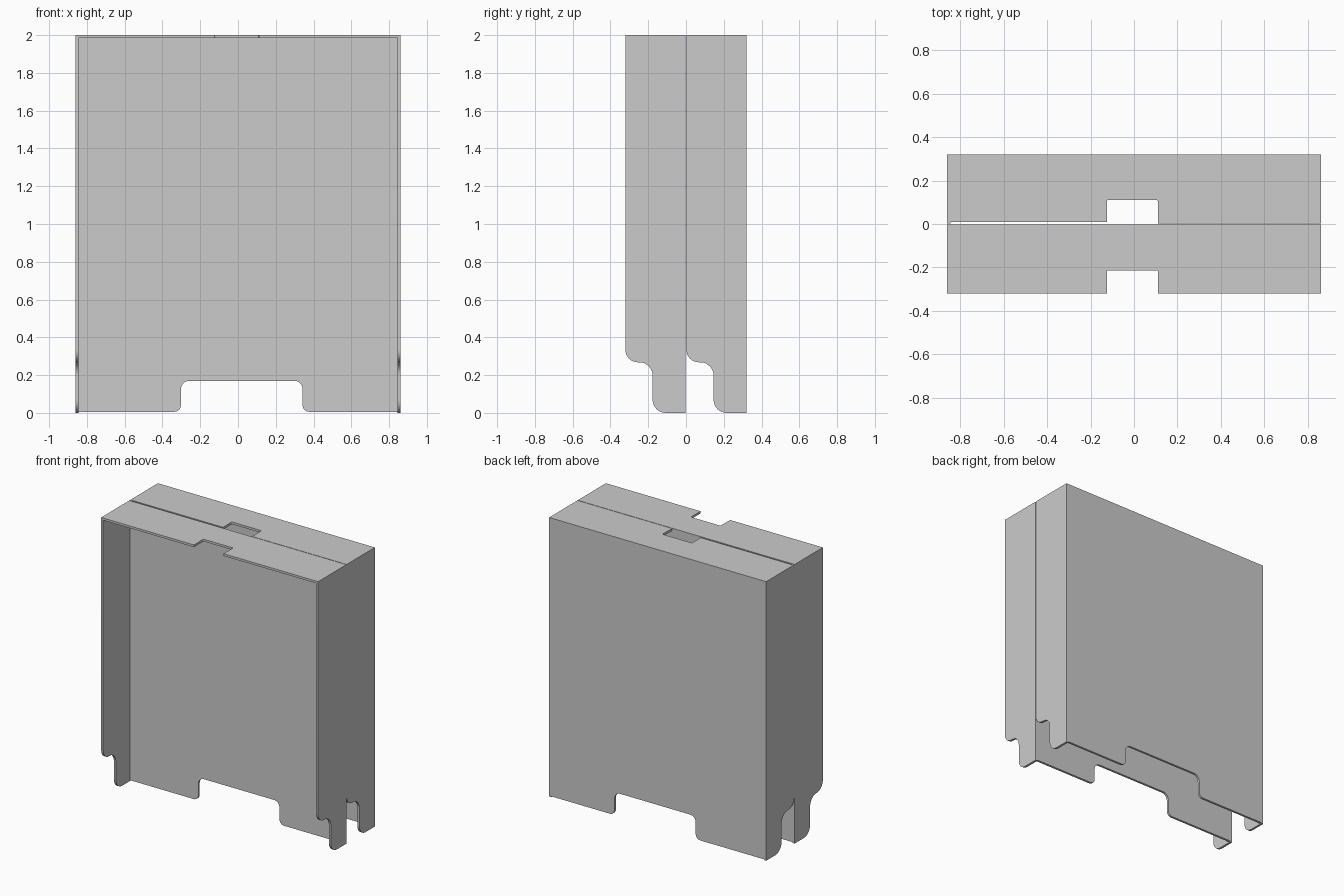
import bpy, bmesh, math
from mathutils import Vector, Matrix

if "Cube" in bpy.data.objects:
    bpy.data.objects.remove(bpy.data.objects["Cube"])

T = 0.016          # sheet thickness
W = 0.86           # half width
DEPTH = 0.319      # depth of one tray


def rounded(points, seg=8):
    """Outline from (u, v, radius) corners, filleting those with a radius."""
    out = []
    n = len(points)
    for i, (u, v, r) in enumerate(points):
        p = Vector((u, v))
        if r == 0:
            out.append(p)
            continue
        a = (Vector(points[i - 1][:2]) - p).normalized()
        b = (Vector(points[(i + 1) % n][:2]) - p).normalized()
        c = p + (a + b) * r
        for k in range(seg + 1):
            t = k / seg * math.pi / 2
            out.append(c - b * r * math.cos(t) - a * r * math.sin(t))
    return out


def panel(name, points, to_world, offset):
    """Extrude an outline into a sheet; to_world maps (u, v) to 3D."""
    bm = bmesh.new()
    face = bm.faces.new([bm.verts.new(to_world(p.x, p.y)) for p in rounded(points)])
    ext = bmesh.ops.extrude_face_region(bm, geom=[face])
    verts = [g for g in ext["geom"] if isinstance(g, bmesh.types.BMVert)]
    bmesh.ops.translate(bm, verts=verts, vec=offset)
    bmesh.ops.recalc_face_normals(bm, faces=bm.faces)
    mesh = bpy.data.meshes.new(name)
    bm.to_mesh(mesh)
    bm.free()
    ob = bpy.data.objects.new(name, mesh)
    bpy.context.collection.objects.link(ob)
    bpy.ops.object.select_all(action='DESELECT')
    bpy.context.view_layer.objects.active = ob
    ob.select_set(True)
    bpy.ops.object.shade_smooth_by_angle(angle=math.radians(30))
    return ob


def tray(prefix, y0, gap):
    y1 = y0 + DEPTH

    # side walls with the stepped, rounded foot
    side = [(0, 2, 0), (0, 0.268, 0.066), (0.144, 0.268, 0.07),
            (0.144, 0, 0.07), (DEPTH, 0, 0), (DEPTH, 2, 0)]
    for label, x in (("left", -W), ("right", W - T)):
        panel(f"{prefix}_{label}_wall", side,
              lambda u, v: (x, y0 + u, v), (T, 0, 0))

    # back wall with the rounded cut-out at the bottom
    inner = W - T
    back = [(-inner, 2 - T, 0), (-inner, 0.006, 0), (-0.302, 0.006, 0.035),
            (-0.302, 0.17, 0.045), (0.342, 0.17, 0.045), (0.342, 0.006, 0.035),
            (inner, 0.006, 0), (inner, 2 - T, 0)]
    panel(f"{prefix}_back_wall", back, lambda u, v: (u, y1 - T, v), (0, T, 0))

    # top sheet with the finger notch
    top = [(-inner, y0 + gap, 0), (-0.125, y0 + gap, 0), (-0.125, y0 + 0.108, 0.006),
           (0.11, y0 + 0.108, 0.006), (0.11, y0, 0), (inner, y0, 0),
           (inner, y1, 0), (-inner, y1, 0)]
    panel(f"{prefix}_top", top, lambda u, v: (u, v, 2 - T), (0, 0, T))


tray("front_tray", -0.321, 0.0)
tray("rear_tray", 0.002, 0.008)
